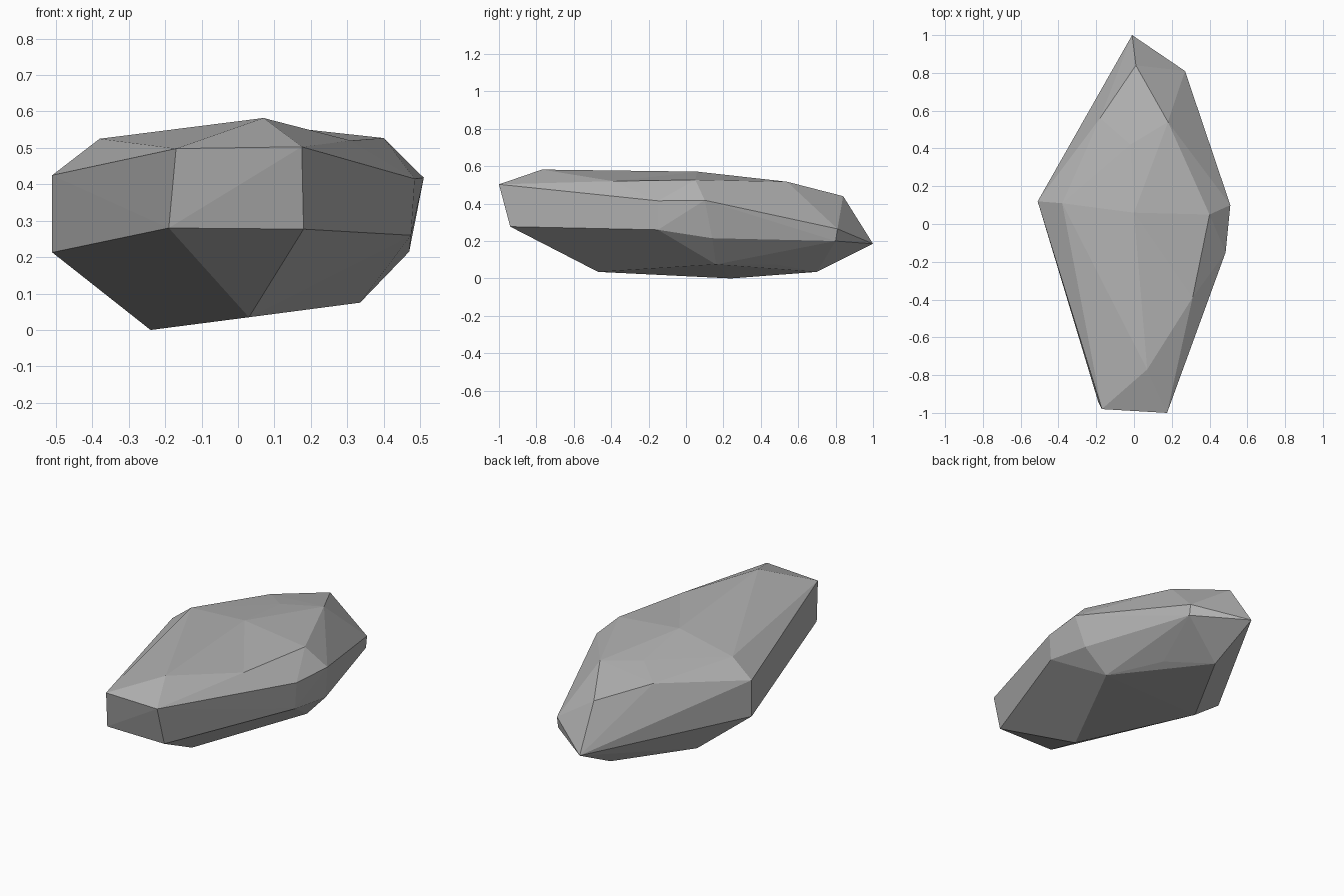
import bpy
import bmesh
from mathutils import Vector

default_cube = bpy.data.objects.get("Cube")
if default_cube:
    bpy.data.objects.remove(default_cube, do_unlink=True)

# Plain stone colour
stone = bpy.data.materials.new("stone_grey")
stone.use_nodes = True
stone_colour = (0.45, 0.45, 0.45, 1.0)
stone.diffuse_color = stone_colour
shader = next(n for n in stone.node_tree.nodes if n.type == 'BSDF_PRINCIPLED')
shader.inputs["Base Color"].default_value = stone_colour
shader.inputs["Roughness"].default_value = 0.9

# Corners of the boulder, grouped by level
crown_front = Vector((0.07, -0.77, 0.582))
crown_middle = Vector((0, 0.06, 0.571))
crown_shoulder = Vector((0.4, 0.05, 0.527))
shoulder_front = Vector((0.31, -0.39, 0.52))

crown = [
    crown_front, crown_middle, crown_shoulder, shoulder_front,
    (-0.38, 0.11, 0.525), (-0.02, 0.42, 0.525),
    (0.18, 0.54, 0.517), (-0.18, 0.56, 0.486),
]
upper_rim = [
    (-0.17, -0.98, 0.498), (0.175, -1, 0.503), (0.485, -0.15, 0.415),
    (0.51, 0.1, 0.418), (0.01, 0.84, 0.44), (-0.51, 0.12, 0.425),
]
lower_rim = [
    (-0.19, -0.94, 0.28), (0.18, -0.94, 0.277), (0.475, -0.15, 0.26),
    (0.47, 0.14, 0.215), (0.27, 0.81, 0.265), (0.27, 0.8, 0.2),
    (-0.01, 1, 0.185), (-0.51, 0.12, 0.213),
]
underside = [
    (0.03, -0.47, 0.035), (0.335, 0.16, 0.075), (0.19, 0.48, 0.075),
    (0, 0.7, 0.035), (-0.24, 0.24, 0),
]

# Wrap the corners in flat facets
bm = bmesh.new()
for corner in crown + upper_rim + lower_rim + underside:
    bm.verts.new(corner)
hull = bmesh.ops.convex_hull(bm, input=bm.verts[:], use_existing_faces=False)
loose = {v for key in ("geom_interior", "geom_unused") for v in hull[key]
         if isinstance(v, bmesh.types.BMVert)}
bmesh.ops.delete(bm, geom=list(loose), context='VERTS')


def nearest(point):
    return min(bm.verts, key=lambda v: (v.co - point).length)


# Shallow crease across the crown shoulder
ridge = bm.edges.get((nearest(crown_front), nearest(crown_shoulder)))
if ridge and len(ridge.link_faces) == 2:
    ends = {v for face in ridge.link_faces for v in face.verts} - set(ridge.verts)
    if ends == {nearest(crown_middle), nearest(shoulder_front)}:
        bmesh.ops.rotate_edges(bm, edges=[ridge], use_ccw=False)

bmesh.ops.recalc_face_normals(bm, faces=bm.faces[:])
for face in bm.faces:
    face.smooth = False

mesh = bpy.data.meshes.new("boulder")
bm.to_mesh(mesh)
bm.free()
mesh.materials.append(stone)
boulder = bpy.data.objects.new("boulder", mesh)
bpy.context.collection.objects.link(boulder)
